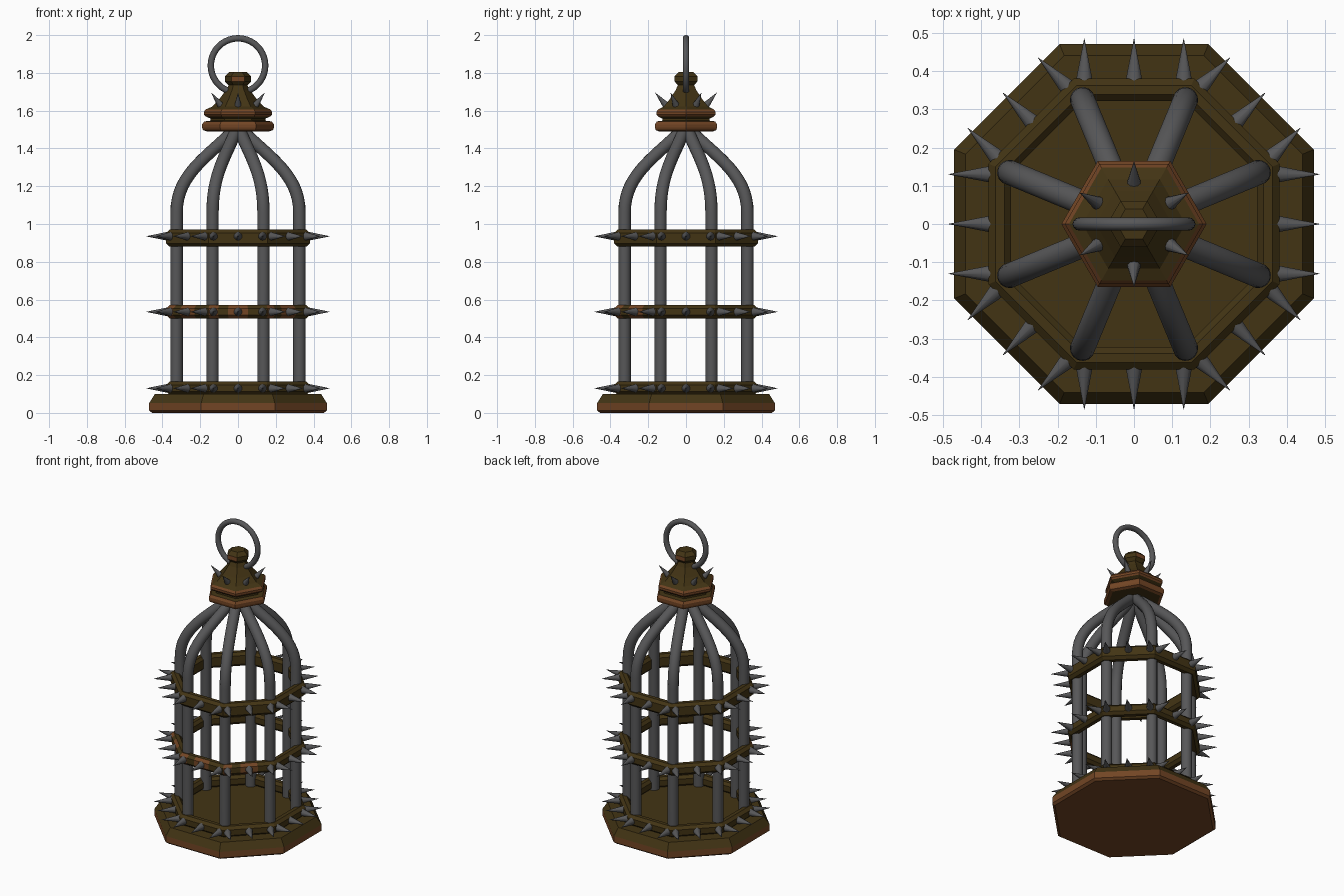
import bpy, bmesh, math
from mathutils import Vector, Matrix

if "Cube" in bpy.data.objects:
    bpy.data.objects.remove(bpy.data.objects["Cube"])


def material(name, color):
    m = bpy.data.materials.new(name)
    m.diffuse_color = (*color, 1)
    m.use_nodes = True
    m.node_tree.nodes["Principled BSDF"].inputs["Base Color"].default_value = m.diffuse_color
    return m


BROWN = material("dark_brown", (0.055, 0.034, 0.007))
RUST = material("rust", (0.17, 0.06, 0.018))
IRON = material("iron_grey", (0.095, 0.095, 0.098))


def finish(name, bm, mats, smooth=None):
    bmesh.ops.recalc_face_normals(bm, faces=bm.faces)
    me = bpy.data.meshes.new(name)
    bm.to_mesh(me)
    bm.free()
    ob = bpy.data.objects.new(name, me)
    bpy.context.collection.objects.link(ob)
    for m in mats:
        me.materials.append(m)
    if smooth:
        bpy.ops.object.select_all(action='DESELECT')
        ob.select_set(True)
        bpy.context.view_layer.objects.active = ob
        bpy.ops.object.shade_smooth_by_angle(angle=math.radians(smooth))
    return ob


def polygon_points(n, offset, sub):
    """Unit polygon outline (circumradius 1), each side cut into sub pieces."""
    corners = [Vector((math.cos(offset + k * math.tau / n), math.sin(offset + k * math.tau / n)))
               for k in range(n)]
    return [corners[k].lerp(corners[(k + 1) % n], s / sub) for k in range(n) for s in range(sub)]


def lathe(name, profile, n, offset, rust, sub=1, ring=False):
    """Sweep (radius, z) points round a polygon; rust(profile_step, side_piece) picks rust faces."""
    bm = bmesh.new()
    outline = polygon_points(n, offset, sub)
    loops = [[bm.verts.new((p.x * r, p.y * r, z)) for p in outline] for r, z in profile]
    count = len(outline)
    for i in range(len(loops) if ring else len(loops) - 1):
        a, b = loops[i], loops[(i + 1) % len(loops)]
        for k in range(count):
            j = (k + 1) % count
            f = bm.faces.new((a[k], a[j], b[j], b[k]))
            f.material_index = int(rust(i, k))
    if not ring:
        bm.faces.new(loops[0][::-1]).material_index = int(rust(-1, 0))
        bm.faces.new(loops[-1])
    return finish(name, bm, [BROWN, RUST])


OCT = math.pi / 8
C8 = math.cos(OCT)

# Octagonal base with rusty rim and underside
lathe("base", [(r / C8, z) for r, z in
               [(0.455, 0), (0.47, 0.012), (0.47, 0.052), (0.44, 0.10)]],
      8, OCT, lambda i, k: i < 2)


# Three octagonal hoops; the middle one is rusty in patches at the front
def hoop(name, z0, z1, rust):
    c = 0.017
    pts = [(0.338, z0), (0.362, z0), (0.38, z0 + c), (0.38, z1 - c),
           (0.362, z1), (0.338, z1), (0.322, z1 - c), (0.322, z0 + c)]
    lathe(name, [(r / C8, z) for r, z in pts], 8, OCT, rust, sub=6, ring=True)


hoop("bottom_hoop", 0.095, 0.165, lambda i, k: False)
hoop("middle_hoop", 0.50, 0.57,
     lambda i, k: i in (1, 2, 3) and 24 <= k < 42 and k % 6 in (0, 2, 3))
hoop("top_hoop", 0.88, 0.97, lambda i, k: False)


# Spikes
def add_spike(bm, base, tip, radius):
    d = tip - base
    mat = Matrix.Translation((base + tip) / 2) @ d.to_track_quat('Z', 'Y').to_matrix().to_4x4()
    bmesh.ops.create_cone(bm, cap_ends=True, segments=10, radius1=radius, radius2=0.0005,
                          depth=d.length, matrix=mat)


for label, z in (("bottom", 0.13), ("middle", 0.535), ("top", 0.935)):
    bm = bmesh.new()
    for k in range(8):
        rot = Matrix.Rotation(k * math.pi / 4, 3, 'Z')
        for t in (-0.13, 0, 0.13):
            add_spike(bm, rot @ Vector((0.37, t, z)), rot @ Vector((0.485, t, z)), 0.024)
    finish(label + "_hoop_spikes", bm, [IRON], 50)

bm = bmesh.new()
for k in range(6):
    rot = Matrix.Rotation(math.radians(30 + 60 * k), 3, 'Z')
    add_spike(bm, rot @ Vector((0.09, 0, 1.61)), rot @ Vector((0.163, 0, 1.695)), 0.024)
finish("cap_spikes", bm, [IRON], 50)

# Eight bars, upright and then curving in to the cap
p0, p1, p2, p3 = (Vector(p) for p in ((0.352, 1.06), (0.352, 1.25), (0.2, 1.34), (0.04, 1.48)))
path = [Vector((0.352, 0.09))]
for s in range(15):
    t = s / 14
    path.append(p0 * (1 - t)**3 + p1 * 3 * t * (1 - t)**2 + p2 * 3 * t * t * (1 - t) + p3 * t**3)
path.append(Vector((0.015, 1.51)))
SIDES = 14
bm = bmesh.new()
for k in range(8):
    rot = Matrix.Rotation(OCT + k * math.pi / 4, 3, 'Z')
    prev = None
    for i, p in enumerate(path):
        d = (path[min(i + 1, len(path) - 1)] - path[max(i - 1, 0)]).normalized()
        cur = []
        for s in range(SIDES):
            a = s * math.tau / SIDES
            u, v = 0.033 * math.cos(a), 0.033 * math.sin(a)
            cur.append(bm.verts.new(rot @ Vector((p.x + d.y * u, v, p.y - d.x * u))))
        if prev:
            for s in range(SIDES):
                j = (s + 1) % SIDES
                bm.faces.new((prev[s], prev[j], cur[j], cur[s]))
        else:
            bm.faces.new(cur)
        prev = cur
    bm.faces.new(prev)
finish("cage_bars", bm, [IRON], 40)

# Hexagonal cap: two rusty mouldings, a sloped roof, a neck and a knob
cap = [(0.165, 1.49), (0.185, 1.497), (0.19, 1.51), (0.19, 1.528), (0.178, 1.543),
       (0.145, 1.547), (0.145, 1.558), (0.172, 1.57), (0.181, 1.58), (0.181, 1.594),
       (0.17, 1.607), (0.135, 1.622), (0.10, 1.66), (0.062, 1.71), (0.05, 1.735),
       (0.07, 1.755), (0.07, 1.782), (0.045, 1.805)]
lathe("cap", cap, 6, 0,
      lambda i, k: i in (0, 1, 2, 3, 7, 8, 9) or (i in (15,) and k in (1, 4)))

# Hanging ring
bpy.ops.mesh.primitive_torus_add(major_radius=0.144, minor_radius=0.017, major_segments=40,
                                 minor_segments=12, location=(0, 0, 1.839),
                                 rotation=(math.pi / 2, 0, 0))
ring = bpy.context.object
ring.name = "hanging_ring"
ring.data.materials.append(IRON)
bpy.ops.object.shade_smooth_by_angle(angle=math.radians(60))
